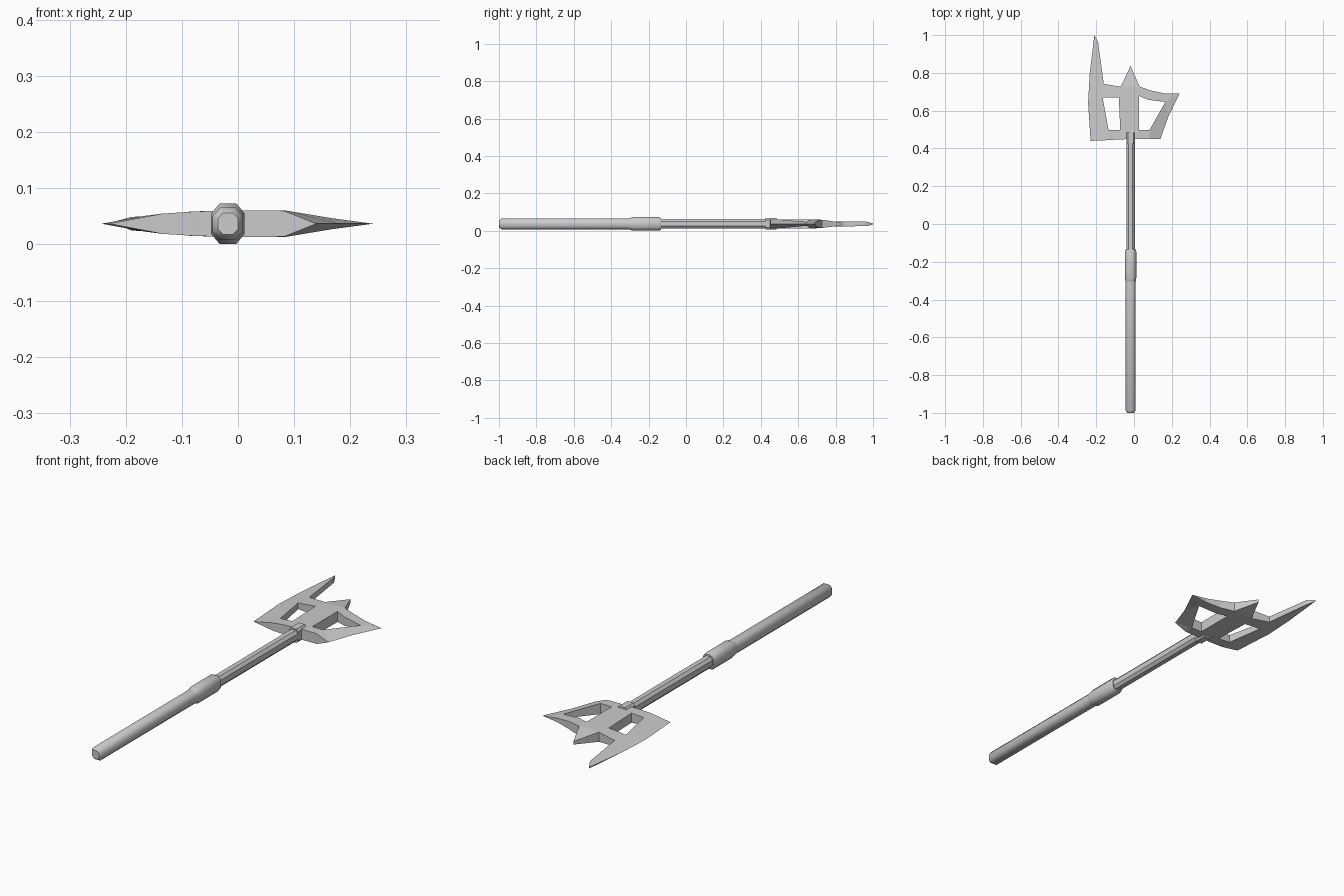
import bpy, bmesh, math

if "Cube" in bpy.data.objects:
    bpy.data.objects.remove(bpy.data.objects["Cube"])

CX, CZ = -0.018, 0.037  # axis of the shaft


def finish(name, bm, smooth=False):
    bmesh.ops.remove_doubles(bm, verts=bm.verts, dist=1e-5)
    bmesh.ops.recalc_face_normals(bm, faces=bm.faces)
    me = bpy.data.meshes.new(name)
    bm.to_mesh(me)
    bm.free()
    ob = bpy.data.objects.new(name, me)
    bpy.context.collection.objects.link(ob)
    if smooth:
        bpy.context.view_layer.objects.active = ob
        ob.select_set(True)
        bpy.ops.object.shade_smooth_by_angle(angle=math.radians(50))
        ob.select_set(False)
    return ob


def octagon_loft(name, stations, cut=0.5, smooth=False):
    """Chamfered-rectangle section swept along y; stations are (y, half x, half z)."""
    corner = [(1, cut), (cut, 1), (-cut, 1), (-1, cut),
              (-1, -cut), (-cut, -1), (cut, -1), (1, -cut)]
    bm = bmesh.new()
    rings = [[bm.verts.new((CX + rx * a, y, CZ + rz * b)) for a, b in corner]
             for y, rx, rz in stations]
    for r, s in zip(rings, rings[1:]):
        for i in range(8):
            j = (i + 1) % 8
            bm.faces.new((r[i], r[j], s[j], s[i]))
    bm.faces.new(rings[0])
    bm.faces.new(rings[-1])
    return finish(name, bm, smooth)


# Shaft parts
octagon_loft("grip", [(-1.0, .018, .019), (-.986, .027, .029), (-.28, .027, .029)], .5, True)
octagon_loft("sleeve", [(-.305, .027, .029), (-.285, .030, .036),
                        (-.145, .030, .036), (-.135, .027, .032)], .5, True)
octagon_loft("upper_shaft", [(-.15, .022, .025), (.46, .022, .025)], .5)
octagon_loft("collar", [(.425, .023, .031), (.485, .023, .031)], .65)

# Blade head: outline points as (x, y, half thickness); zero is a sharp edge
P = {
    # tall left blade
    "A0": (-.23, .44, 0), "A1": (-.243, .64, 0), "A2": (-.235, .79, 0),
    "A3": (-.21, 1.0, .003), "A4": (-.19, .963, .012), "A5": (-.16, .742, .014),
    # left window and lower edge
    "la": (-.166, .67, .014), "lb": (-.08, .67, .022),
    "lc": (-.073, .497, .022), "ld": (-.135, .497, .018),
    "B0": (-.135, .444, .018), "B1": (-.073, .448, .022),
    "B2": (.027, .451, .024), "B3": (.082, .451, .023),
    # middle point
    "M0": (-.07, .727, .022), "M1": (-.018, .837, .007), "M2": (.03, .727, .022),
    # right window
    "ra": (.027, .678, .024), "rb": (.077, .657, .020), "rc": (.166, .646, .010),
    "rd": (.082, .497, .024), "re": (.027, .497, .024),
    # right blade
    "R1": (.092, .706, .018), "R2": (.16, .692, .010), "R3": (.241, .69, 0),
    "R4": (.18, .563, 0), "R5": (.14, .451, 0),
}
PANELS = """A0 B0 ld|A0 ld la A1|A1 la A5 A2|A2 A5 A4 A3|B0 B1 lc ld|la lb M0 A5
B1 B2 re lc|lc re ra lb|lb ra M2 M0|M0 M2 M1
B2 B3 rd re|B3 R5 rd|rd R5 R4 rc|rc R4 R3|rc R3 R2|ra rb R1 M2|rb rc R2 R1"""

bm = bmesh.new()
top = {k: bm.verts.new((x, y, CZ + h)) for k, (x, y, h) in P.items()}
low = {k: bm.verts.new((x, y, CZ - h)) if h else top[k] for k, (x, y, h) in P.items()}
panels = [p.split() for p in PANELS.replace("\n", "|").split("|")]
edges = {(a, b) for p in panels for a, b in zip(p, p[1:] + p[:1])}
faces = [[top[k] for k in p] for p in panels] + [[low[k] for k in reversed(p)] for p in panels]
# side walls along every open border, skipping the sharp cutting edges
for a, b in sorted(edges):
    if (b, a) not in edges:
        wall = list(dict.fromkeys((top[b], top[a], low[a], low[b])))
        if len(wall) > 2:
            faces.append(wall)
for f in faces:
    bm.faces.new(f)
finish("axe_head", bm)
